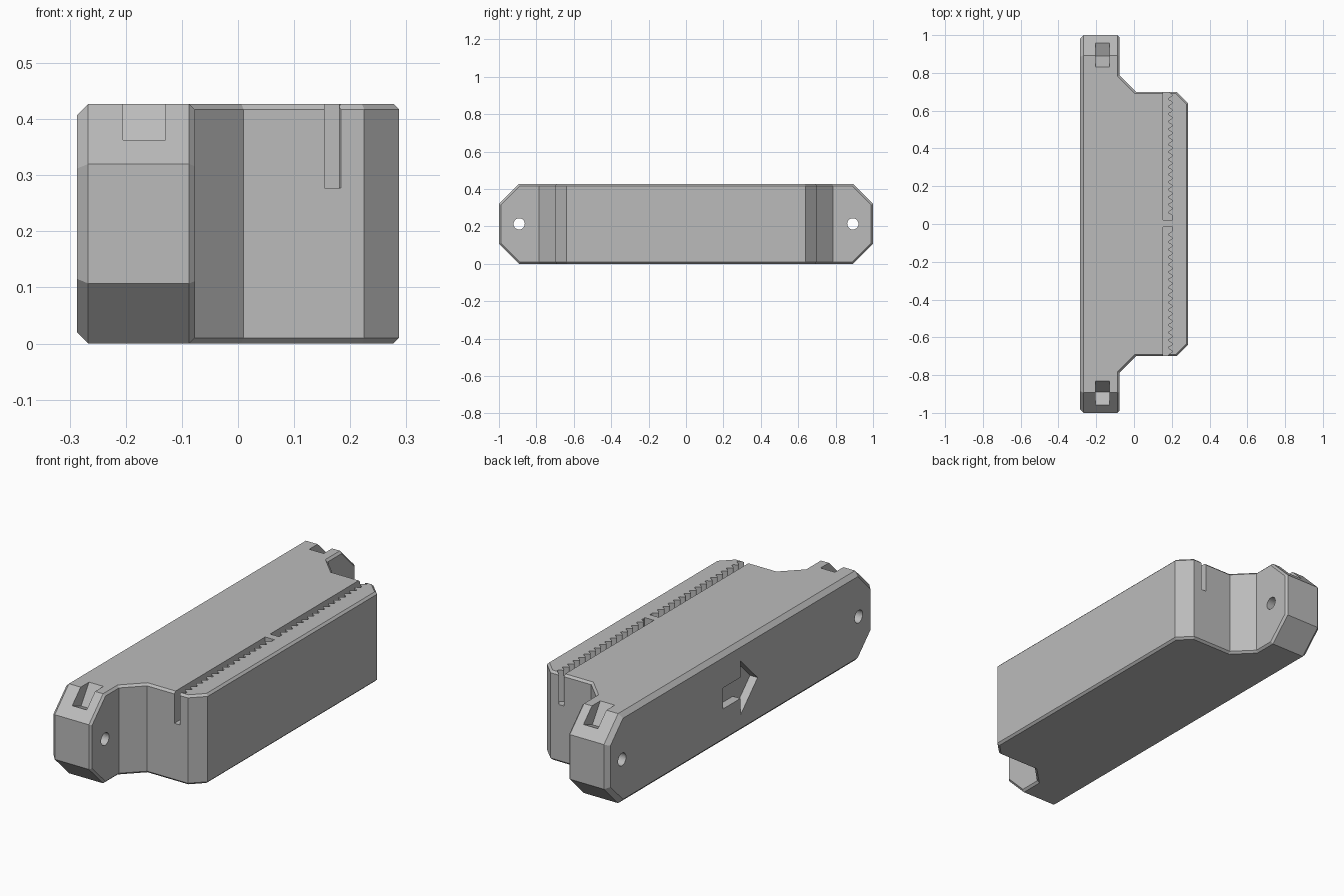
import bpy, bmesh, math
from mathutils import Vector

if "Cube" in bpy.data.objects:
    bpy.data.objects.remove(bpy.data.objects["Cube"])

H = 0.427            # overall height
MID = H / 2
X0 = -0.287          # back face of the housing

grey = bpy.data.materials.new("plain_grey")
grey.diffuse_color = (0.5, 0.5, 0.5, 1)
grey.use_nodes = True
grey.node_tree.nodes["Principled BSDF"].inputs["Base Color"].default_value = grey.diffuse_color


def prism(name, pts, axis, lo, hi):
    """Extrude a 2D outline along x (pts are y,z) or z (pts are x,y)."""
    bm = bmesh.new()
    place = (lambda p, t: (t, p[0], p[1])) if axis == "x" else (lambda p, t: (p[0], p[1], t))
    face = bm.faces.new([bm.verts.new(place(p, lo)) for p in pts])
    ext = bmesh.ops.extrude_face_region(bm, geom=[face])
    shift = Vector((hi - lo, 0, 0)) if axis == "x" else Vector((0, 0, hi - lo))
    bmesh.ops.translate(bm, vec=shift, verts=[v for v in ext["geom"] if isinstance(v, bmesh.types.BMVert)])
    bmesh.ops.recalc_face_normals(bm, faces=bm.faces)
    mesh = bpy.data.meshes.new(name)
    bm.to_mesh(mesh)
    bm.free()
    ob = bpy.data.objects.new(name, mesh)
    bpy.context.collection.objects.link(ob)
    return ob


def slice_off(bm, co, no):
    cut = bmesh.ops.bisect_plane(bm, geom=bm.verts[:] + bm.edges[:] + bm.faces[:], dist=1e-4,
                                 plane_co=co, plane_no=no, clear_outer=True)
    edges = [e for e in cut["geom_cut"] if isinstance(e, bmesh.types.BMEdge)]
    bmesh.ops.holes_fill(bm, edges=edges, sides=0)


# Housing: plan outline, mirrored front to back
half = [(X0, 1), (-0.077, 1), (-0.077, 0.787), (0.01, 0.70), (0.225, 0.70), (0.287, 0.638)]
outline = half + [(x, -y) for x, y in reversed(half)]
body = prism("clamp_housing", outline, "z", 0, H)

bm = bmesh.new()
bm.from_mesh(body.data)
# Sloped ends of the mounting ears
for sy in (-1, 1):
    for sz in (-1, 1):
        slice_off(bm, (0, sy * 0.893, MID + sz * MID), (0, sy, sz))
# Wide chamfer all round the back face
for k in range(8):
    n = Vector((0, math.cos(k * math.pi / 4), math.sin(k * math.pi / 4)))
    n = Vector([round(c, 9) for c in n])
    d = (1.0, (0.893 + MID) / math.sqrt(2), MID, (0.893 + MID) / math.sqrt(2))[k % 4]
    slice_off(bm, Vector((X0 + 0.02, 0, MID)) + n * d, n + Vector((-1, 0, 0)))
# Narrow chamfer round the rest of the outline
rim = []
for e in bm.edges:
    a, b = (v.co for v in e.verts)
    upright = abs(a.x - b.x) < 1e-4 and abs(a.y - b.y) < 1e-4
    if min(a.x, b.x) > -0.08 and not (upright and abs(a.y) < 0.95):
        rim.append(e)
bmesh.ops.bevel(bm, geom=rim, offset=0.01, offset_type='OFFSET', segments=1, profile=0.5, affect='EDGES')
bmesh.ops.recalc_face_normals(bm, faces=bm.faces)
bm.to_mesh(body.data)
bm.free()

cutters = []
for s in (-1, 1):
    # Screw hole through the ear
    ring = [(s * 0.892 + 0.03 * math.cos(t * math.pi / 16), MID + 0.03 * math.sin(t * math.pi / 16))
            for t in range(32)]
    cutters.append(prism("screw_hole", ring, "x", -0.4, 0.0))
    # Angled notch over the ear corner
    notch = [(0.83, 0.427), (0.89, 0.336), (0.957, 0.363), (1.0, 0.45), (0.83, 0.45)]
    cutters.append(prism("ear_notch", [(s * y, z) for y, z in notch], "x", -0.205, -0.129))
    # Belt slot with toothed wall
    start, end = (0.022 if s > 0 else 0.015), 0.75
    steps = int((end - start) / 0.005)
    teeth = [(0.1915 - 0.0115 * math.cos(i * math.pi / 4), s * (start + i * 0.005)) for i in range(steps + 1)]
    slot = [(0.154, s * start), (0.203, s * start)] + teeth[3:]
    slot.append((0.154, teeth[-1][1]))
    cutters.append(prism("belt_slot", slot, "z", 0.277, 0.5))

# Engraved direction arrow on the back face
arrow = [(-0.13, 0), (0, 0.13), (0, 0.05), (0.13, 0.05), (0.13, -0.05), (0, -0.05), (0, -0.13)]
cutters.append(prism("arrow_recess", [(y, MID + z) for y, z in arrow], "x", -0.35, X0 + 0.04))

# Apply the cuts and discard the cutters
for c in cutters:
    m = body.modifiers.new(c.name, 'BOOLEAN')
    m.operation, m.solver, m.object = 'DIFFERENCE', 'EXACT', c
bpy.context.view_layer.update()
result = bpy.data.meshes.new_from_object(body.evaluated_get(bpy.context.evaluated_depsgraph_get()))
body.modifiers.clear()
body.data = result
for c in cutters:
    bpy.data.objects.remove(c)
body.data.materials.clear()
body.data.materials.append(grey)
